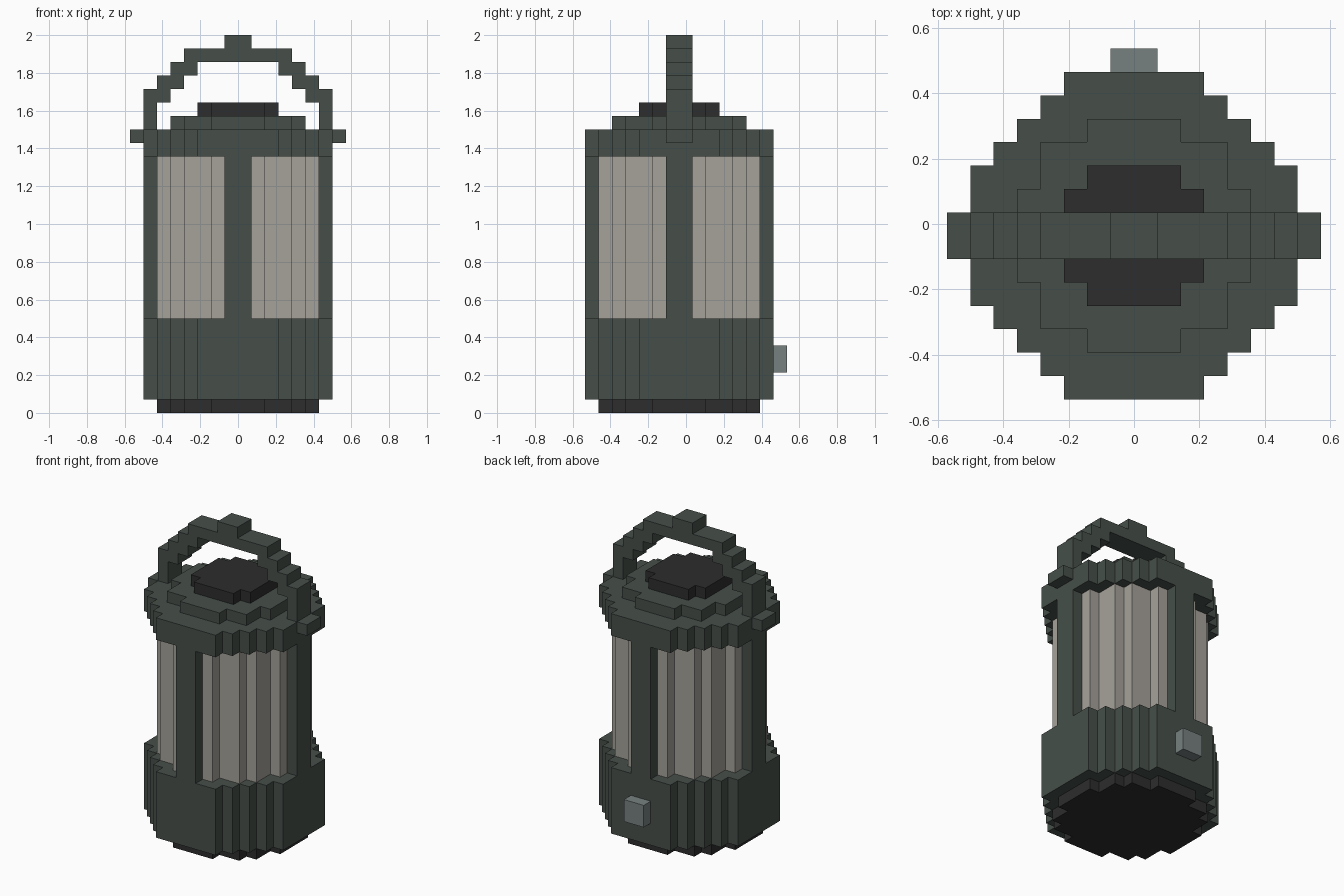
import bpy, bmesh, math
from mathutils import Vector

cube = bpy.data.objects.get("Cube")
if cube:
    bpy.data.objects.remove(cube, do_unlink=True)

U = 1 / 14          # one block
CY = -U / 2         # body axis sits half a block towards the front


def material(name, hex_code):
    srgb = [int(hex_code[i:i + 2], 16) / 255 for i in (0, 2, 4)]
    rgba = [((c + 0.055) / 1.055) ** 2.4 for c in srgb] + [1]
    mat = bpy.data.materials.new(name)
    mat.use_nodes = True
    mat.diffuse_color = rgba
    mat.node_tree.nodes["Principled BSDF"].inputs["Base Color"].default_value = rgba
    return mat


GREEN = material("grey green", "464f4a")
BLACK = material("charcoal", "2d2d2d")
GLASS = material("warm pale grey", "a6a29b")
STEEL = material("mid grey", "778080")


def prism(name, outline, push, mat):
    """Extrude a closed outline (in blocks) along push."""
    bm = bmesh.new()
    base = bm.faces.new([bm.verts.new(p) for p in outline])
    out = bmesh.ops.extrude_face_region(bm, geom=[base])["geom"]
    moved = [v for v in out if isinstance(v, bmesh.types.BMVert)]
    bmesh.ops.translate(bm, vec=push, verts=moved)
    bmesh.ops.recalc_face_normals(bm, faces=bm.faces)
    bmesh.ops.scale(bm, vec=(U, U, U), verts=bm.verts)
    mesh = bpy.data.meshes.new(name)
    bm.to_mesh(mesh)
    bm.free()
    mesh.materials.append(mat)
    obj = bpy.data.objects.new(name, mesh)
    obj.location.y = CY
    bpy.context.collection.objects.link(obj)
    return obj


def box(name, x, y, z, mat):
    outline = [(x[0], y[0], z[0]), (x[1], y[0], z[0]),
               (x[1], y[1], z[0]), (x[0], y[1], z[0])]
    return prism(name, outline, Vector((0, 0, z[1] - z[0])), mat)


def disc(name, r, z0, z1, mat):
    """Block-stepped round slab of radius r."""
    side = []
    for row in range(-r, r):
        w = round(math.sqrt(r * r - (row + 0.5) ** 2))
        if side and side[-1][0] == w:
            side[-1] = (w, row + 1)
        else:
            side += [(w, row), (w, row + 1)]
    outline = [(x, y, z0) for x, y in side] + [(-x, y, z0) for x, y in reversed(side)]
    return prism(name, outline, Vector((0, 0, z1 - z0)), mat)


# Stacked round body
disc("foot", 6, 0, 1, BLACK)
disc("base", 7, 1, 7, GREEN)
disc("glass", 6, 7, 19, GLASS)
disc("top_ring", 7, 19, 21, GREEN)
disc("lid", 5, 21, 22, GREEN)
disc("cap", 3, 22, 23, BLACK)

# Pillars around the glass
box("front_pillar", (-1, 1), (-7, -6), (7, 19), GREEN)
box("back_pillar", (-1, 1), (6, 7), (7, 19), GREEN)
for name, s in (("left", 1), ("right", -1)):
    span = sorted((6 * s, 7 * s))
    box(name + "_pillar", span, (-1, 1), (7, 19), GREEN)
    # Handle pivots
    box(name + "_pivot", sorted((7 * s, 8 * s)), (-1, 1), (20, 21), GREEN)

# Stepped carrying handle
outer = [(7, 21), (7, 24), (6, 24), (6, 25), (5, 25), (5, 26), (4, 26), (4, 27), (1, 27), (1, 28)]
inner = [(6, 21), (6, 23), (5, 23), (5, 24), (4, 24), (4, 25), (3, 25), (3, 26)]
arch = outer + [(-x, z) for x, z in reversed(outer)]
arch += [(-x, z) for x, z in inner] + inner[::-1]
prism("handle", [(x, -1, z) for x, z in arch], Vector((0, 2, 0)), GREEN)

# Switch on the back
box("switch", (-1, 1), (7, 8), (3, 5), STEEL)
